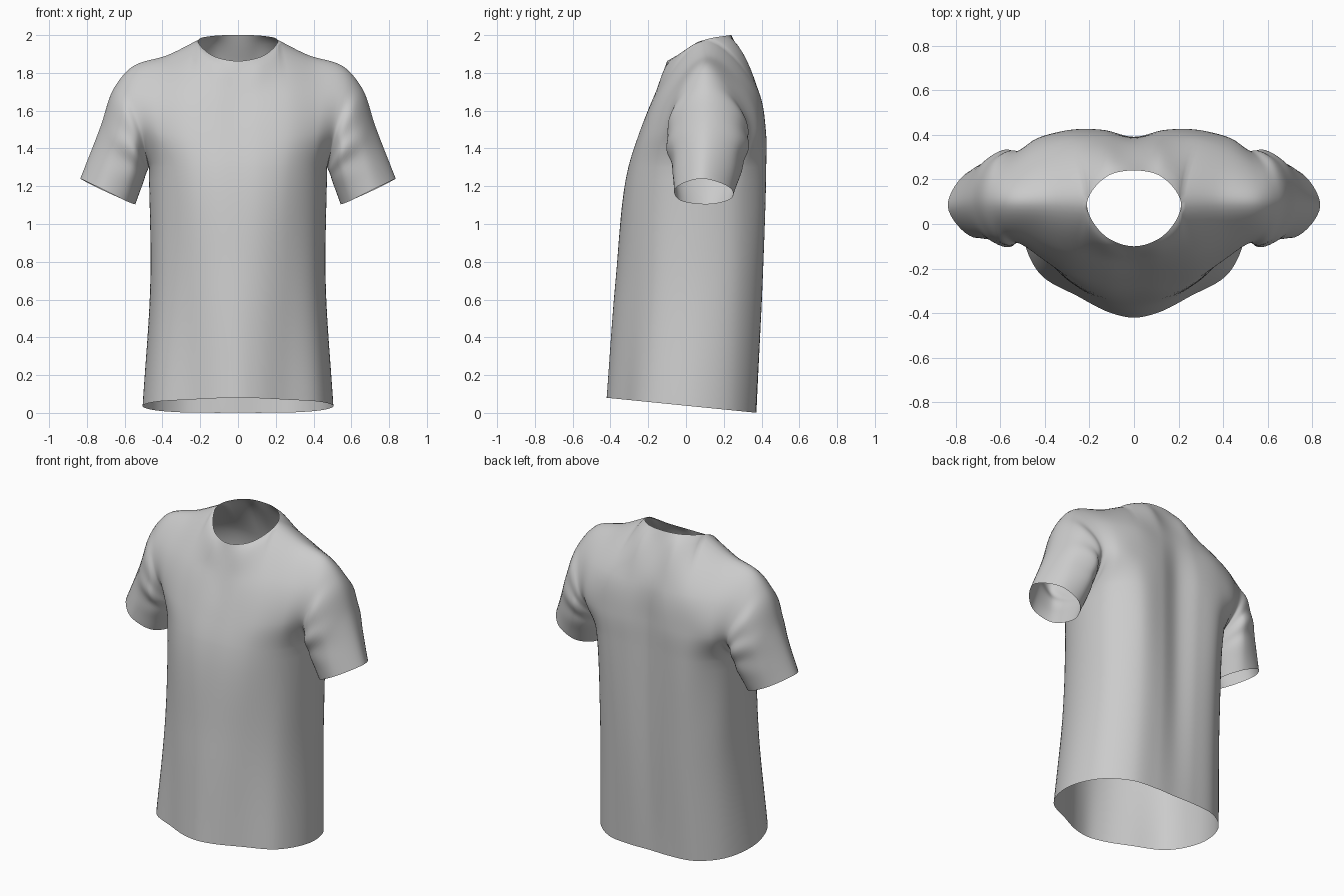
import bpy, bmesh, math
from mathutils import Vector as V

if "Cube" in bpy.data.objects:
    bpy.data.objects.remove(bpy.data.objects["Cube"])

N, M = 8, 8  # subdivisions per control span (across, along)


def spline(pts, n, before=None, after=None):
    """Smooth curve through unevenly spaced pts; optional phantom end points."""
    b = before if before is not None else 2 * pts[0] - pts[1]
    a = after if after is not None else 2 * pts[-1] - pts[-2]
    p = [b] + list(pts) + [a]
    h = [max((q - r).length, 1e-4) ** .8 for q, r in zip(p, p[1:])]
    tan = [None] + [((p[i] - p[i - 1]) * (h[i] / h[i - 1]) + (p[i + 1] - p[i]) * (h[i - 1] / h[i]))
                    / (h[i - 1] + h[i]) for i in range(1, len(p) - 1)]
    out = []
    for i in range(1, len(p) - 2):
        for s in range(n):
            t = s / n
            out.append(p[i] * (2 * t ** 3 - 3 * t * t + 1) + p[i + 1] * (3 * t * t - 2 * t ** 3)
                       + tan[i] * h[i] * (t ** 3 - 2 * t * t + t)
                       + tan[i + 1] * h[i] * (t ** 3 - t * t))
    return out + [pts[-1].copy()]


def smooth(w):
    w = max(0, min(1, w))
    return w * w * (3 - 2 * w)


def flip(v):
    return V((-v.x, v.y, v.z))


def level(xy, z):
    return [V((x, y, z)) for x, y in xy]


def hem(xy):
    return [V((x, y, 0.038 - 0.1 * y)) for x, y in xy]


def vecs(pts):
    return [V(p) for p in pts]


# Half-torso rows, centre to side, from hem up to shoulder seam
seam = vecs([(.21, .1, 1.975), (.37, .105, 1.895), (.56, .1, 1.832)])
front = [
    hem([(0, -.42), (.1, -.4), (.25, -.325), (.425, -.22), (.505, .01)]),
    level([(0, -.373), (.12, -.355), (.26, -.285), (.405, -.155), (.464, .08)], .7),
    level([(0, -.305), (.13, -.3), (.27, -.257), (.41, -.13), (.472, .1)], 1.3),
    vecs([(0, -.25, 1.47), (.13, -.25, 1.47), (.28, -.225, 1.47), (.42, -.15, 1.48), (.512, -.08, 1.49)]),
    vecs([(0, -.165, 1.68), (.12, -.163, 1.69), (.26, -.128, 1.72), (.42, -.075, 1.71), (.55, -.045, 1.685)]),
    vecs([(0, -.1, 1.863), (.125, -.057, 1.887)]) + seam,
]
back = [
    hem([(0, .37), (.14, .372), (.3, .35), (.44, .24)]) + [front[0][4]],
    level([(0, .385), (.13, .405), (.28, .39), (.42, .27)], .7) + [front[1][4]],
    level([(0, .39), (.14, .42), (.3, .412), (.43, .3)], 1.3) + [front[2][4]],
    level([(0, .39), (.14, .42), (.31, .417), (.44, .38), (.512, .325)], 1.48),
    vecs([(0, .375, 1.7), (.13, .385, 1.7), (.28, .375, 1.71), (.43, .325, 1.705), (.56, .26, 1.685)]),
    vecs([(0, .24, 2.0), (.12, .214, 1.997)]) + seam,
]

# Sleeve rings: underarm, front low, front high, top, back high, back low
rings = [vecs(r) for r in (
    [(.485, .11, 1.27), (.54, -.095, 1.4), (.61, -.075, 1.56), (.655, .1, 1.722), (.63, .285, 1.57), (.55, .33, 1.42)],
    [(.505, .12, 1.21), (.56, -.065, 1.28), (.665, -.06, 1.39), (.728, .1, 1.515), (.69, .265, 1.4), (.575, .3, 1.3)],
    [(.545, .13, 1.105), (.6, -.03, 1.125), (.72, -.06, 1.185), (.835, .08, 1.24), (.74, .235, 1.19), (.62, .24, 1.135)],
)]


def rows_of(panel, other, side_ring):
    """Smooth each control row from the centre line to the side."""
    rows = []
    for i, r in enumerate(panel):
        mirror = flip(r[1])
        if i == 5:  # neckline, then shoulder seam
            rows.append(spline(r[:3], N, mirror, other[5][1])[:-1]
                        + spline(r[2:], N, None, rings[0][3]))
        else:
            after = other[i][3] if i < 3 else rings[0][side_ring[i - 3]]
            rows.append(spline(r, N, mirror, after))
    return rows


def columns_of(a, b):
    """Smooth each column from the hem to the neckline or shoulder seam."""
    cols = []
    for j in range(4 * N + 1):
        c = [row[j] for row in a]
        # neckline ends freely at the centre, flows over the shoulder outside
        after = (2 * c[-1] - c[-2]).lerp(b[4][j], smooth(j / (2 * N)))
        # towards the side seam the body hangs straight below the armhole
        w = smooth((j - 2 * N) / (2 * N))
        up = c[2] + (c[2] - c[1]) * .35
        cols.append(spline(c[:3], M, None, c[3].lerp(up, w))[:-1]
                    + spline(c[2:], M, c[1].lerp(b[3][j], w ** 4), after))
    return cols


fr = rows_of(front, back, (1, 2))
br = rows_of(back, front, (5, 4))
fc, bc = columns_of(fr, br), columns_of(br, fr)

# Sleeve columns run from the armhole to the cuff
armhole = fc[-1][2 * M:] + bc[-1][2 * M + 1:-1][::-1]
inner = fc[3 * N][2 * M:] + bc[3 * N][2 * M + 1:-1][::-1]
fine = [spline(r + [r[0]], M, r[-1], r[1])[:-1] for r in rings]
sleeve = []
K = len(armhole)
mid = V((.58, .1, 1.35))
for q in range(K):
    pts = [armhole[q]] + [f[q] for f in fine]
    w = min(1, min(q, K - q) / M)
    start = (2 * pts[0] - pts[1]).lerp(inner[q], w)
    col = spline(pts, M, start)
    a = q / K
    for k, p in enumerate(col):  # soft folds spreading from the underarm
        t = k / (len(col) - 1)
        amp = .012 * math.sin(math.pi * t) * (1 - t) * math.sin(2 * math.pi * a) ** 2
        p += (p - mid).normalized() * amp * math.sin(2 * math.pi * (3 * t + 3 * abs(a - .5)))
    sleeve.append(col)
sleeve.append([p.copy() for p in sleeve[0]])

# Assemble half the shirt as welded quad grids
bm = bmesh.new()


def add_grid(cols, reverse):
    g = [[bm.verts.new(p) for p in c] for c in cols]
    for c, d in zip(g, g[1:]):
        for k in range(len(c) - 1):
            q = [c[k], d[k], d[k + 1], c[k + 1]]
            bm.faces.new(q[::-1] if reverse else q)


add_grid(fc, False)
add_grid(bc, True)
add_grid(sleeve, True)
bmesh.ops.remove_doubles(bm, verts=bm.verts, dist=.0005)
bmesh.ops.recalc_face_normals(bm, faces=bm.faces)
probe = min(bm.faces, key=lambda f: f.calc_center_median().y)
if probe.normal.y > 0:
    bmesh.ops.reverse_faces(bm, faces=bm.faces)
mesh = bpy.data.meshes.new("shirt")
bm.to_mesh(mesh)
bm.free()
shirt = bpy.data.objects.new("shirt", mesh)
bpy.context.collection.objects.link(shirt)
for p in mesh.polygons:
    p.use_smooth = True

# Mirror to the other side
mod = shirt.modifiers.new("mirror", 'MIRROR')
mod.use_clip = True
mod.merge_threshold = .001
